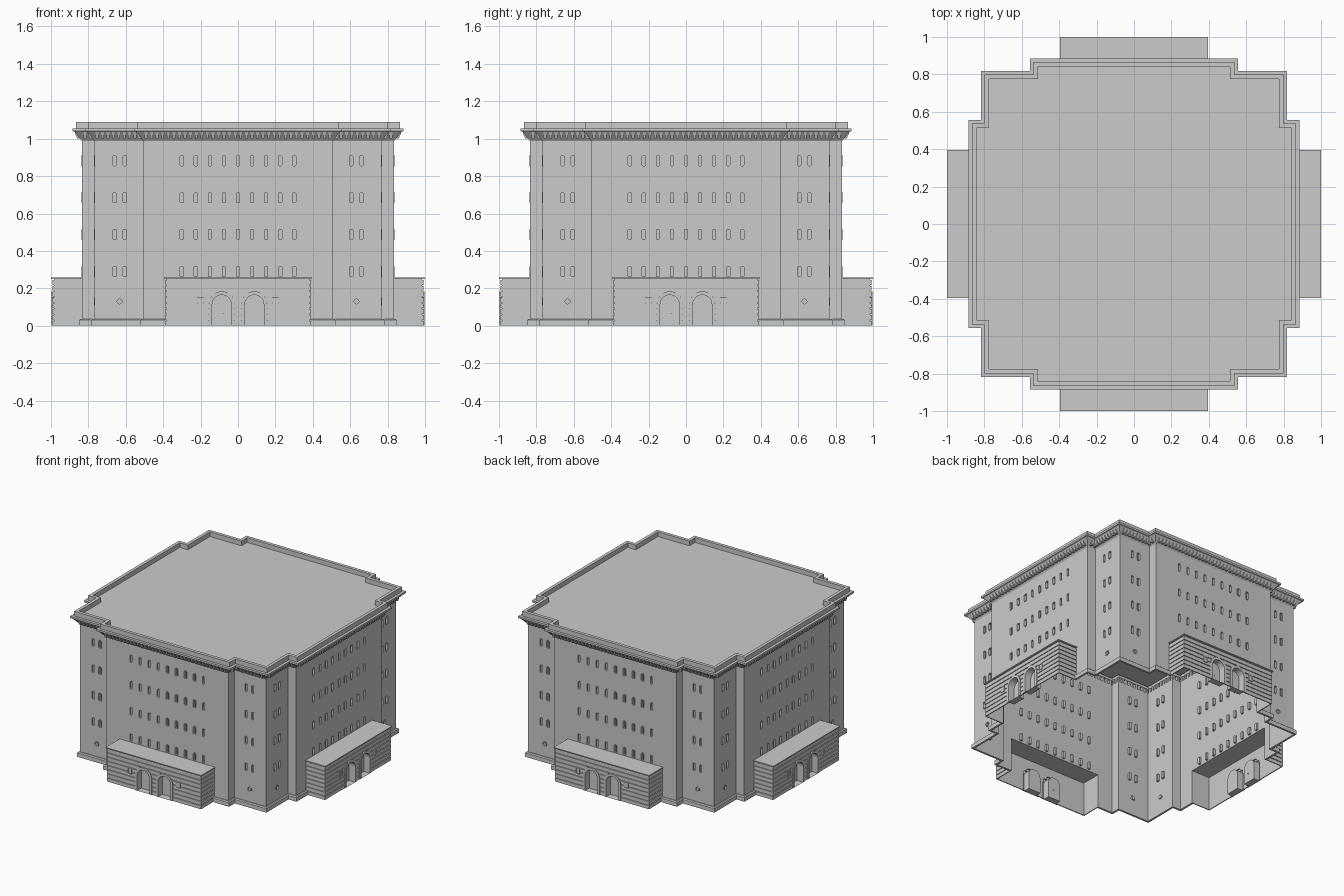
import bpy, bmesh, math
from mathutils import Vector, Matrix
from mathutils.geometry import tessellate_polygon

if "Cube" in bpy.data.objects:
    bpy.data.objects.remove(bpy.data.objects["Cube"])

W, C, A = 0.835, 0.768, 0.507        # bay face, corner face, bay half width
PX, PY, PH = 0.382, 0.985, 0.25      # porch half width, front plane, height


def finish(name, bm, four=True):
    """Repeat the part on all four sides and turn it into an object."""
    if four:
        base = bm.verts[:] + bm.edges[:] + bm.faces[:]
        for k in (1, 2, 3):
            d = bmesh.ops.duplicate(bm, geom=base)["geom"]
            vs = [g for g in d if isinstance(g, bmesh.types.BMVert)]
            bmesh.ops.rotate(bm, verts=vs, matrix=Matrix.Rotation(k * math.pi / 2, 3, 'Z'))
    bmesh.ops.remove_doubles(bm, verts=bm.verts[:], dist=1e-5)
    me = bpy.data.meshes.new(name)
    bm.to_mesh(me)
    bm.free()
    ob = bpy.data.objects.new(name, me)
    bpy.context.collection.objects.link(ob)
    return ob


def place(m, u, z, out=0.0):
    return m @ Vector((u, -out, z))


def panel(bm, m, outline, holes=()):
    """Flat wall with holes; loops are (u, z) lists."""
    loops = [[Vector((u, z, 0)) for u, z in l] for l in (outline, *holes)]
    flat = [p for l in loops for p in l]
    vs = [bm.verts.new(place(m, p.x, p.y)) for p in flat]
    for t in tessellate_polygon(loops):
        a, b, c = (flat[i] for i in t)
        area = (b - a).cross(c - a).z
        if abs(area) > 1e-10:
            f = [vs[i] for i in t]
            bm.faces.new(f if area > 0 else f[::-1])


def rings(bm, m, steps):
    """Skin a series of (loop, out) steps and cap the last."""
    rows = [[bm.verts.new(place(m, u, z, o)) for u, z in l] for l, o in steps]
    n = len(rows[0])
    for r, s in zip(rows, rows[1:]):
        for j in range(n):
            k = (j + 1) % n
            bm.faces.new((r[j], r[k], s[k], s[j]))
    bm.faces.new(rows[-1])


def rect(cu, cz, w, h, c=0.005):
    w, h = w / 2, h / 2
    return [(cu + x, cz + z) for x, z in (
        (-w + c, -h), (w - c, -h), (w, -h + c), (w, h - c),
        (w - c, h), (-w + c, h), (-w, h - c), (-w, -h + c))]


def disc(cu, cz, r, n=16):
    return [(cu + r * math.cos(2 * math.pi * i / n), cz + r * math.sin(2 * math.pi * i / n)) for i in range(n)]


def arch(cu, r, spring, n=14):
    return [(cu - r, 0), (cu + r, 0)] + [
        (cu + r * math.cos(math.pi * i / n), spring + r * math.sin(math.pi * i / n)) for i in range(n + 1)]


def box(bm, x0, x1, y0, y1, z0, z1):
    mat = Matrix.Translation(((x0 + x1) / 2, (y0 + y1) / 2, (z0 + z1) / 2))
    bmesh.ops.create_cube(bm, size=1, matrix=mat @ Matrix.Diagonal((x1 - x0, y1 - y0, z1 - z0, 1)))


def sweep(bm, path, profile, closed):
    """Sweep an (offset, z) profile along a right-angled plan path."""
    n = len(path)
    pts = [Vector(p) for p in path]
    segs = n if closed else n - 1
    nor = []
    for i in range(segs):
        d = (pts[(i + 1) % n] - pts[i]).normalized()
        nor.append(Vector((d.y, -d.x)))
    rows = []
    for i in range(n):
        if closed:
            o = nor[i - 1] + nor[i]
        else:
            o = nor[0] if i == 0 else nor[-1] if i == n - 1 else nor[i - 1] + nor[i]
        rows.append([bm.verts.new((*(pts[i] + o * d), z)) for d, z in profile])
    for i in range(segs):
        r, s = rows[i], rows[(i + 1) % n]
        for j in range(len(profile) - 1):
            bm.faces.new((r[j], s[j], s[j + 1], r[j + 1]))
    return rows


front = Matrix.Translation((0, -W, 0))
corner = Matrix.Translation((0, -C, 0))
levels = (0.29, 0.488, 0.685, 0.882)
T = 1.0

# main walls with framed, recessed windows and round corner vents
walls, wins = bmesh.new(), bmesh.new()


def windows(m, columns):
    holes = []
    for u in columns:
        for z in levels:
            o, i = rect(u, z, 0.024, 0.06), rect(u, z, 0.018, 0.054, 0.004)
            rings(wins, m, [(o, 0), (o, 0.003), (i, 0.003), (i, -0.012)])
            holes.append(o)
    return holes


panel(walls, front, [(-A, 0), (-PX, 0), (-PX, PH), (PX, PH), (PX, 0), (A, 0), (A, T), (-A, T)],
      windows(front, [0.075 * i for i in range(-4, 5)]))
for s in (-1, 1):
    a, b = sorted((s * A, s * C))
    hs = windows(corner, [s * 0.605, s * 0.66])
    v, v2 = disc(s * 0.633, 0.13, 0.02), disc(s * 0.633, 0.13, 0.013)
    rings(wins, corner, [(v, 0), (v, 0.003), (v2, 0.003), (v2, -0.008)])
    panel(walls, corner, [(a, 0), (b, 0), (b, T), (a, T)], hs + [v])
    # narrow return between bay and corner
    q = [(s * A, -W, 0), (s * A, -C, 0), (s * A, -C, T), (s * A, -W, T)]
    walls.faces.new([walls.verts.new(p) for p in (q if s > 0 else q[::-1])])
finish("main_walls", walls)
finish("windows", wins)

# plan outline, counter-clockwise
quarter = [(A, -W), (A, -C), (C, -C), (C, -A), (W, -A)]
outline = []
for k in range(4):
    for x, y in quarter:
        for _ in range(k):
            x, y = -y, x
        outline.append((x, y))

# plinth, interrupted by the porches
bm = bmesh.new()
sweep(bm, [(PX, -W)] + quarter + [(W, -PX)],
      [(0, 0), (0.015, 0), (0.015, 0.03), (0.008, 0.036), (0, 0.036)], False)
finish("plinth", bm)

# cornice, parapet and roof
bm = bmesh.new()
rows = sweep(bm, outline, [(0, 0.988), (0.008, 1.0), (0.04, 1.038), (0.05, 1.041), (0.05, 1.055),
                           (0.03, 1.055), (0.03, 1.09), (0.006, 1.09), (0.006, 1.055)], True)
bm.faces.new([r[-1] for r in rows])
finish("cornice_and_roof", bm, False)

# brackets beneath the cornice
bm = bmesh.new()
for i, p in enumerate(outline):
    p, q = Vector(p), Vector(outline[(i + 1) % len(outline)])
    d = (q - p).normalized()
    nrm = Vector((d.y, -d.x))
    length = (q - p).length
    n = max(1, round(length / 0.03))
    for j in range(n):
        c = p + d * length * (j + 0.5) / n
        ends = [[bm.verts.new((*(c + d * w + nrm * o), z)) for o, z in
                 ((0, 1.0), (0.025, 1.0), (0.038, 1.036), (0, 1.036))] for w in (-0.0075, 0.0075)]
        a, b = ends
        for k in range(4):
            l = (k + 1) % 4
            bm.faces.new((a[k], b[k], b[l], a[l]))
        bm.faces.new(a[::-1])
        bm.faces.new(b)
finish("cornice_brackets", bm, False)

# entrance porch walls with two arched doorways
pf = Matrix.Translation((0, -PY, 0))
DU, RO, RI, SP = 0.087, 0.07, 0.051, 0.114
bm, doors = bmesh.new(), bmesh.new()
holes = []
for s in (-1, 1):
    o, i = arch(s * DU, RO, SP), arch(s * DU, RI, SP)
    rings(doors, pf, [(o, 0), (o, 0.011), (i, 0.011), (i, -0.04)])
    holes.append([(u, z) if z else (u, 0.0) for u, z in o])
    q = [(s * PX, -PY, 0), (s * PX, -W, 0), (s * PX, -W, PH), (s * PX, -PY, PH)]
    bm.faces.new([bm.verts.new(p) for p in (q if s > 0 else q[::-1])])
# doorways notch the bottom edge of the front wall
panel(bm, pf, [(-PX, 0)] + [holes[0][0]] + holes[0][:1:-1] + [holes[0][1]]
      + [holes[1][0]] + holes[1][:1:-1] + [holes[1][1]] + [(PX, 0), (PX, PH), (-PX, PH)])
finish("porch_walls", bm)
bmesh.ops.create_uvsphere(doors, u_segments=8, v_segments=6, radius=0.004,
                          matrix=Matrix.Translation((-0.08, -PY + 0.042, 0.065)))
finish("arched_doors", doors)

# stone courses with open joints
bm = bmesh.new()
N, X = 8, PX + 0.007
for k in range(N):
    z0, z1 = k * PH / N, (k + 1) * PH / N - 0.005
    dz = max(0, (z0 + z1) / 2 - SP)
    half = math.sqrt(max(0, 0.064 ** 2 - dz ** 2))
    cuts = [-X, -DU - half, -DU + half, DU - half, DU + half, X] if half else [-X, X]
    for a, b in zip(cuts[::2], cuts[1::2]):
        box(bm, a, b, -PY - 0.007, -PY, z0, z1)
    for s in (-1, 1):
        a, b = sorted((s * PX, s * X))
        box(bm, a, b, -PY, -W, z0, z1)
finish("porch_stone_courses", bm)

# small porch windows and flat porch roof
bm = bmesh.new()
for u in (-0.2, 0.2):
    o, i = rect(u, 0.13, 0.036, 0.046, 0.002), rect(u, 0.13, 0.026, 0.036, 0.002)
    rings(bm, pf, [(o, 0), (o, 0.011), (i, 0.011), (i, 0.0075)])
finish("porch_windows", bm)
bm = bmesh.new()
box(bm, -0.395, 0.395, -1.0, -W, PH, PH + 0.007)
finish("porch_roofs", bm)
